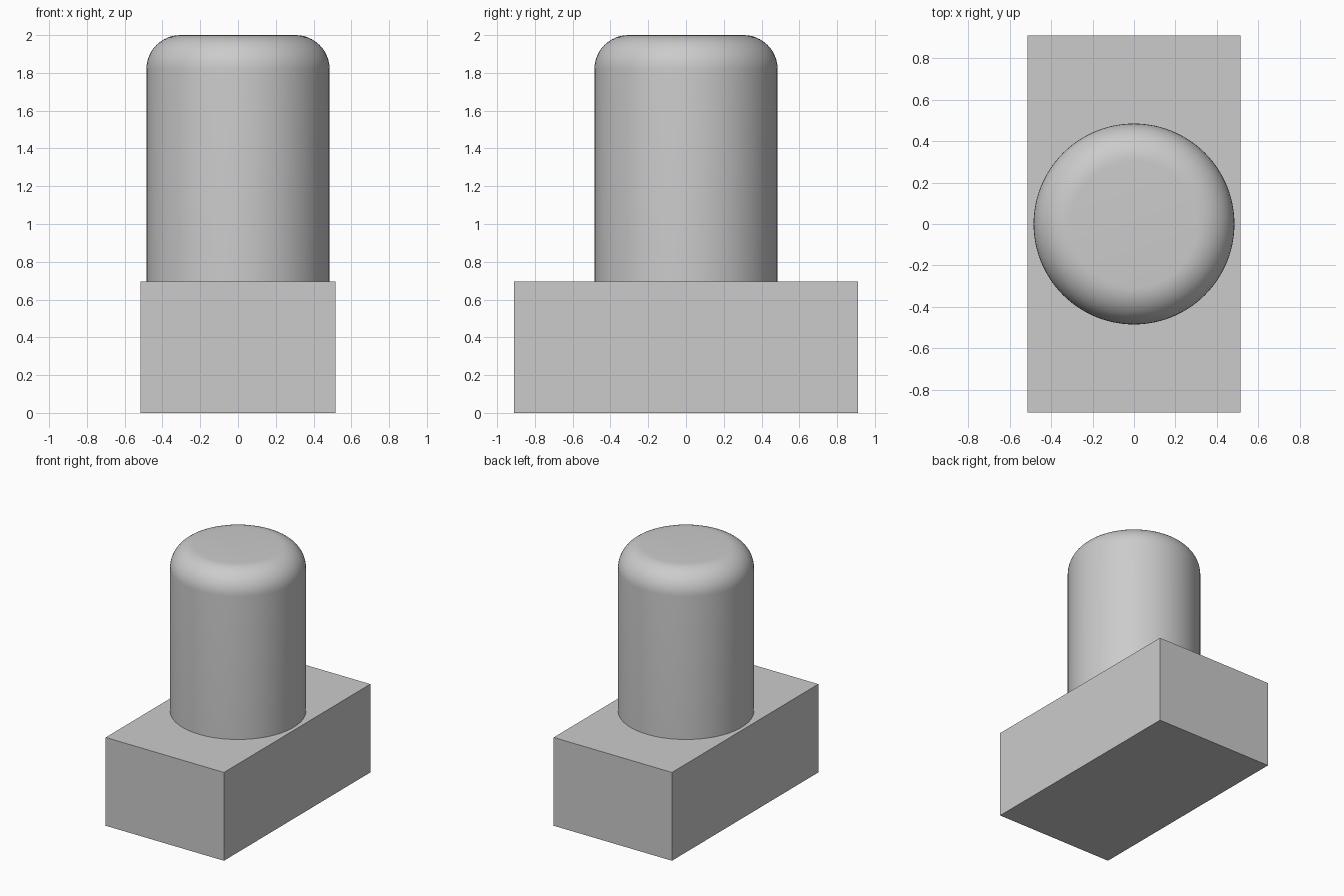
import bpy
import bmesh
import math

cube = bpy.data.objects.get("Cube")
if cube:
    bpy.data.objects.remove(cube, do_unlink=True)

GREY = (0.6, 0.6, 0.6, 1.0)
BASE_TOP = 0.695
RADIUS = 0.485
FILLET = 0.18

grey = bpy.data.materials.new("plain grey")
grey.use_nodes = True
grey.diffuse_color = GREY
grey.node_tree.nodes["Principled BSDF"].inputs["Base Color"].default_value = GREY


def add_object(name, bm):
    mesh = bpy.data.meshes.new(name)
    bmesh.ops.recalc_face_normals(bm, faces=bm.faces)
    bm.to_mesh(mesh)
    bm.free()
    mesh.materials.append(grey)
    obj = bpy.data.objects.new(name, mesh)
    bpy.context.collection.objects.link(obj)
    return obj


# Rectangular base block
bm = bmesh.new()
bmesh.ops.create_cube(bm, size=1)
bmesh.ops.scale(bm, vec=(1.03, 1.82, BASE_TOP), verts=bm.verts)
bmesh.ops.translate(bm, vec=(0, 0, BASE_TOP / 2), verts=bm.verts)
add_object("base_block", bm)

# Round post with a filleted top rim
bm = bmesh.new()
height = 2 - BASE_TOP
bmesh.ops.create_cone(bm, cap_ends=True, segments=96,
                      radius1=RADIUS, radius2=RADIUS, depth=height)
bmesh.ops.translate(bm, vec=(0, 0, BASE_TOP + height / 2), verts=bm.verts)
rim = [e for e in bm.edges if all(v.co.z > 1.9 for v in e.verts)]
bmesh.ops.bevel(bm, geom=rim, offset=FILLET, offset_type="OFFSET",
                segments=12, profile=0.5, affect="EDGES")
post = add_object("round_post", bm)

bpy.ops.object.select_all(action="DESELECT")
post.select_set(True)
bpy.context.view_layer.objects.active = post
bpy.ops.object.shade_smooth_by_angle(angle=math.radians(30))
